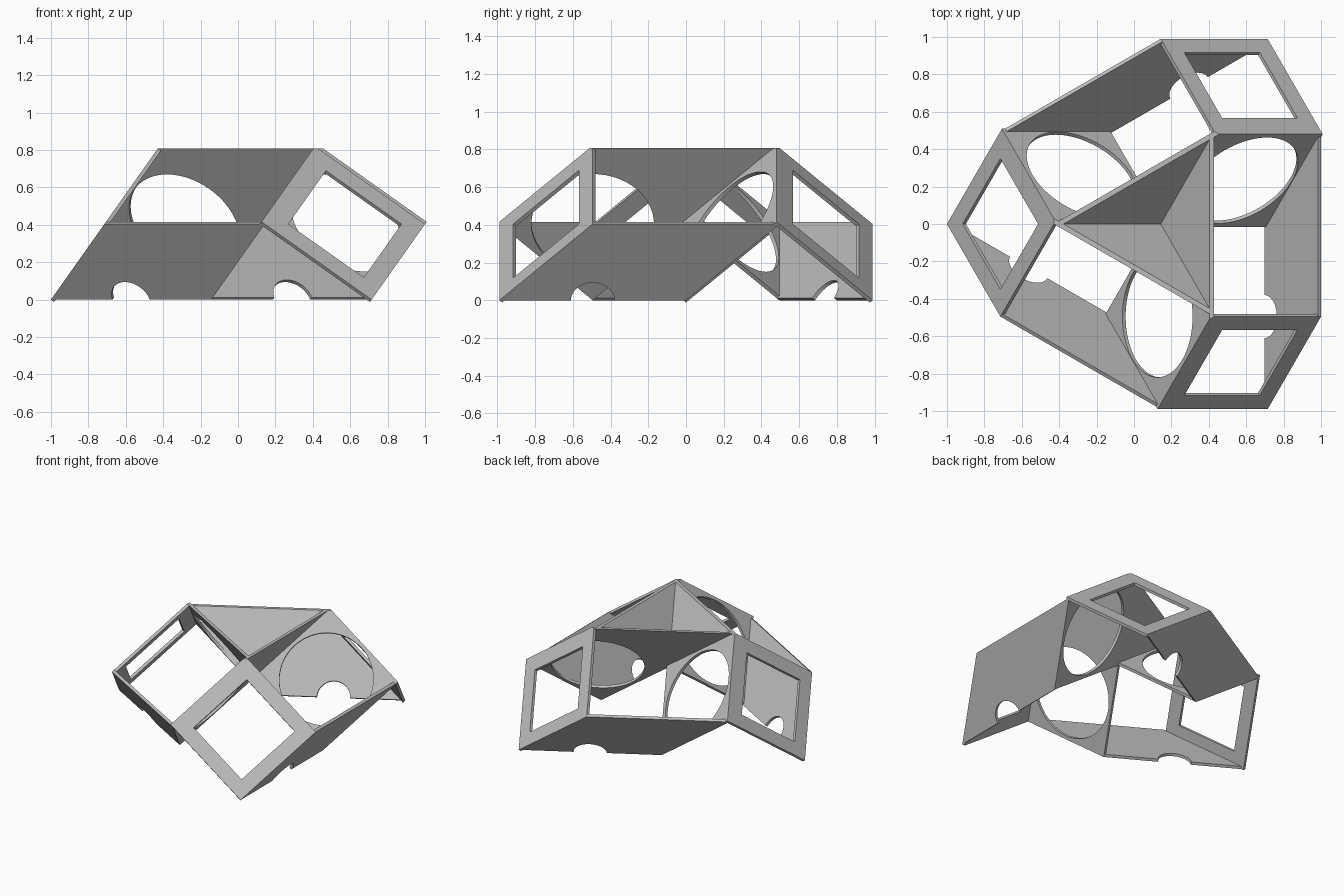
import bpy, bmesh, math
from mathutils import Vector

cube = bpy.data.objects.get("Cube")
if cube:
    bpy.data.objects.remove(cube, do_unlink=True)

SIDE = 0.7                      # edge of the underlying cube grid
THICK = 0.021 / SIDE
HEIGHT = 2 * SIDE / math.sqrt(3)
CENTRE = Vector((1 / 7, 0, HEIGHT / 2))

# One plain grey
grey = bpy.data.materials.new("plain_grey")
grey.use_nodes = True
colour = (0.5, 0.5, 0.5, 1)
grey.diffuse_color = colour
grey.node_tree.nodes["Principled BSDF"].inputs["Base Color"].default_value = colour

# Three perpendicular grid directions, all sloping down from the centre
DIRS = []
for k in range(3):
    ang = k * math.tau / 3
    flat = math.sqrt(2 / 3)
    DIRS.append(SIDE * Vector((flat * math.cos(ang), flat * math.sin(ang), -1 / math.sqrt(3))))
a, b, c = DIRS


def panel(name, basis, loops, level, depth):
    """Flat sheet bounded by loops of (p, q), at a level along r, thickened by depth."""
    p, q, r = basis
    bm = bmesh.new()
    edges = []
    for loop in loops:
        vs = [bm.verts.new(CENTRE + p * u + q * v + r * level) for u, v in loop]
        edges += [bm.edges.new((vs[i - 1], vs[i])) for i in range(len(vs))]
    bmesh.ops.triangle_fill(bm, edges=edges, use_beauty=True, normal=r.normalized())
    new = bmesh.ops.extrude_face_region(bm, geom=bm.faces[:])["geom"]
    bmesh.ops.translate(bm, vec=r * depth,
                        verts=[g for g in new if isinstance(g, bmesh.types.BMVert)])
    # Trim level with the top rim
    cut = bmesh.ops.bisect_plane(bm, geom=bm.verts[:] + bm.edges[:] + bm.faces[:], dist=1e-5,
                                 plane_co=(0, 0, HEIGHT), plane_no=(0, 0, 1), clear_outer=True)
    rim = [e for e in bm.edges if e.is_boundary]
    if rim:
        bmesh.ops.holes_fill(bm, edges=rim)
    bmesh.ops.recalc_face_normals(bm, faces=bm.faces[:])
    mesh = bpy.data.meshes.new(name)
    bm.to_mesh(mesh)
    bm.free()
    mesh.materials.append(grey)
    obj = bpy.data.objects.new(name, mesh)
    bpy.context.collection.objects.link(obj)
    return obj


def arc(cu, cv, radius, start, end, steps):
    rad = radius / SIDE
    return [(cu + rad * math.cos(start + (end - start) * i / steps),
             cv + rad * math.sin(start + (end - start) * i / steps)) for i in range(steps + 1)]


# Profiles shared by the three sectors
plate = [(0, -1), (0, 1), (-1, 1), (-1, 0)]
round_hole = arc(-0.5, 0.5, 0.325, 0, math.tau, 64)[:-1]
notch = arc(-0.5, 0.5, 0.115, math.pi * 0.75, math.pi * 1.75, 24)
wall = [(0, 0), (0, -1), (-1, 0), (-1, 1)] + notch
lo, hi = 0.147, 0.853
outer_square = [(0, 0), (1, 0), (1, 1), (0, 1)]
window = [(lo, lo), (hi, lo), (hi, hi), (lo, hi)]

for side, basis in (("back_left", (a, b, c)), ("front", (c, a, b)), ("right", (b, c, a))):
    # Inner plate: one side of the sunken top plus the pierced square
    panel("inner_plate_" + side, basis, [plate, round_hole], 0, -THICK)
    # Slanted outer wall with a half-round notch at the ground
    panel("outer_wall_" + side, basis, [wall], 1, -THICK)
    # Square window frame hanging from a top corner
    panel("window_frame_" + side, basis, [outer_square, window], -1, THICK)
